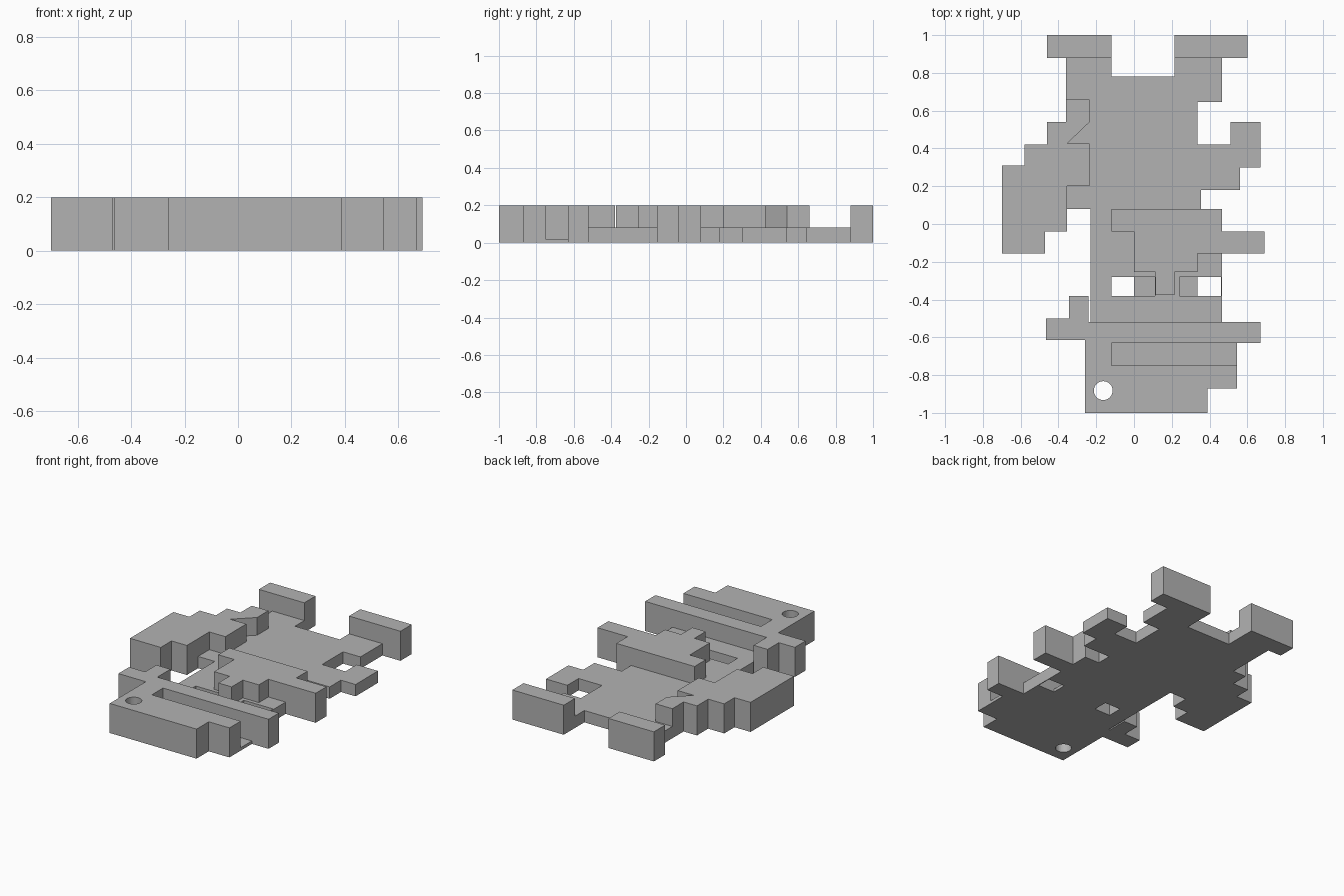
import bpy, bmesh, math

if "Cube" in bpy.data.objects:
    bpy.data.objects.remove(bpy.data.objects["Cube"], do_unlink=True)

LOW, HIGH, THIN = 0.08, 0.2, 0.02   # plate, raised and pocket floor heights

grey = bpy.data.materials.new("plain grey")
grey.use_nodes = True
grey.diffuse_color = (0.45, 0.45, 0.45, 1)
grey.node_tree.nodes["Principled BSDF"].inputs["Base Color"].default_value = (0.45, 0.45, 0.45, 1)


def prism(name, outline, z0, z1):
    """Extrude a flat outline from z0 up to z1."""
    bm = bmesh.new()
    face = bm.faces.new([bm.verts.new((x, y, z0)) for x, y in outline])
    new = bmesh.ops.extrude_face_region(bm, geom=[face])["geom"]
    bmesh.ops.translate(bm, vec=(0, 0, z1 - z0),
                        verts=[v for v in new if isinstance(v, bmesh.types.BMVert)])
    bmesh.ops.recalc_face_normals(bm, faces=bm.faces)
    mesh = bpy.data.meshes.new(name)
    bm.to_mesh(mesh)
    bm.free()
    mesh.materials.append(grey)
    obj = bpy.data.objects.new(name, mesh)
    bpy.context.collection.objects.link(obj)
    return obj


def steps(start, *moves):
    """Pixel-style outline: alternate x and y targets from a start point."""
    x, y = start
    points = [start]
    for i, value in enumerate(moves):
        x, y = (value, y) if i % 2 == 0 else (x, value)
        points.append((x, y))
    return points


def box(x0, x1, y0, y1):
    return [(x0, y0), (x1, y0), (x1, y1), (x0, y1)]


def combine(target, tool, operation):
    """Apply a boolean and remove the tool object."""
    mod = target.modifiers.new(operation.lower(), 'BOOLEAN')
    mod.operation, mod.object, mod.solver = operation, tool, 'EXACT'
    bpy.context.view_layer.objects.active = target
    bpy.ops.object.modifier_apply(modifier=mod.name)
    bpy.data.objects.remove(tool, do_unlink=True)


# Low body plate: legs, torso, tail and face
figure = prism("figure_plate", steps(
    (-0.36, 0.94), -0.12, 0.78, 0.215, 0.94, 0.465, 0.645, 0.335, 0.42,
    0.51, 0.54, 0.67, 0.30, 0.56, 0.18, 0.355, 0.04, 0.465, -0.56,
    -0.23, 0.08, -0.36), 0, LOW)

# Raised parts
arm = steps((-0.235, 0.425), -0.235, 0.20, -0.355, -0.04, -0.47, -0.155, -0.70,
            0.31, -0.58, 0.42, -0.46, 0.54, -0.36, 0.66, -0.235, 0.54)[1:]
arm.append((-0.355, 0.425))
raised = {
    "right_foot": box(-0.46, -0.12, 0.88, 1),
    "left_foot": box(0.215, 0.60, 0.88, 1),
    "arm": arm,
    "muzzle": steps((-0.12, 0.08), 0.465, -0.04, 0.69, -0.155, 0.335, -0.255, 0.215,
                    -0.375, 0.115, -0.255, 0, -0.04, -0.12),
    "cap": steps((-0.345, -0.38), -0.24, -0.52, 0.67, -0.63, 0.545, -0.87, 0.39, -1,
                 -0.26, -0.615, -0.465, -0.50, -0.345),
}
for name, outline in raised.items():
    combine(figure, prism(name, outline, 0, HIGH), 'UNION')

# Cap slot and eye pockets, then eye openings and the ring hole
ring = [(-0.163 + 0.05 * math.cos(a * math.tau / 32),
         -0.882 + 0.05 * math.sin(a * math.tau / 32)) for a in range(32)]
cuts = [
    ("cap_slot", box(-0.12, 0.6, -0.75, -0.63), THIN),
    ("right_eye_pocket", box(-0.12, 0.11, -0.38, -0.28), THIN),
    ("left_eye_pocket", box(0.24, 0.46, -0.38, -0.28), THIN),
    ("right_eye_opening", box(-0.12, 0, -0.38, -0.28), -0.1),
    ("left_eye_opening", box(0.335, 0.46, -0.38, -0.28), -0.1),
    ("ring_hole", ring, -0.1),
]
for name, outline, floor in cuts:
    combine(figure, prism(name, outline, floor, 0.3), 'DIFFERENCE')

# Merge leftover coplanar faces
bm = bmesh.new()
bm.from_mesh(figure.data)
bmesh.ops.remove_doubles(bm, verts=bm.verts, dist=0.0005)
bmesh.ops.dissolve_limit(bm, angle_limit=math.radians(1), verts=bm.verts, edges=bm.edges)
bm.to_mesh(figure.data)
bm.free()
figure.name = "figure_tag"
